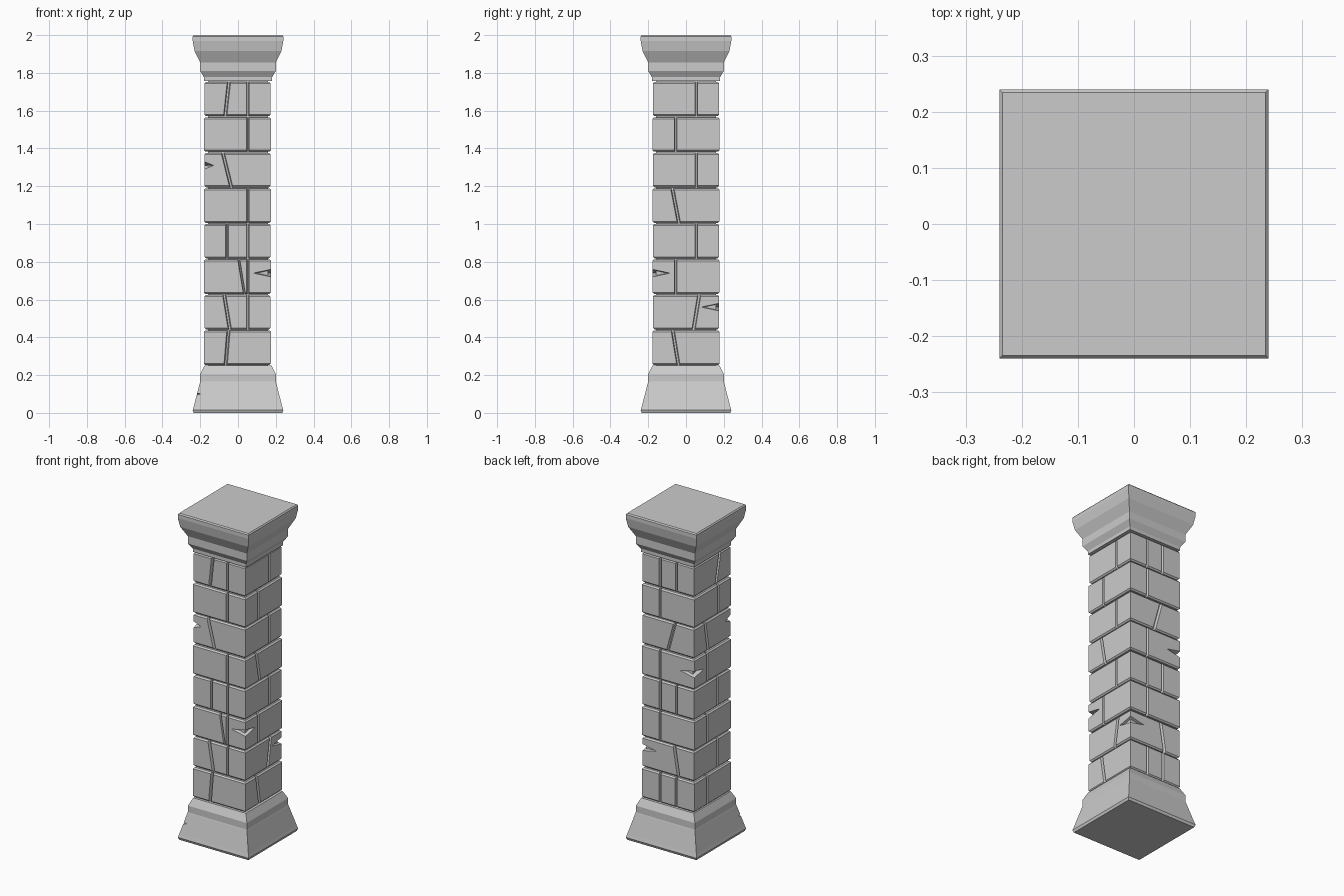
import bpy, bmesh, math
from mathutils import Matrix, Vector

if "Cube" in bpy.data.objects:
    bpy.data.objects.remove(bpy.data.objects["Cube"])

stone = bpy.data.materials.new("grey stone")
stone.diffuse_color = (0.6, 0.6, 0.6, 1)
stone.use_nodes = True
stone.node_tree.nodes["Principled BSDF"].inputs["Base Color"].default_value = stone.diffuse_color


def add_object(name, bm):
    bmesh.ops.recalc_face_normals(bm, faces=bm.faces)
    me = bpy.data.meshes.new(name)
    bm.to_mesh(me)
    bm.free()
    me.materials.append(stone)
    ob = bpy.data.objects.new(name, me)
    bpy.context.collection.objects.link(ob)
    return ob


def square_loft(name, profile):
    """Stack square rings (half width, height) into one closed solid."""
    bm = bmesh.new()
    rings = [[bm.verts.new((sx * r, sy * r, z))
              for sx, sy in ((-1, -1), (1, -1), (1, 1), (-1, 1))] for r, z in profile]
    for a, b in zip(rings, rings[1:]):
        for i in range(4):
            j = (i + 1) % 4
            bm.faces.new((a[i], a[j], b[j], b[i]))
    bm.faces.new(rings[0][::-1])
    bm.faces.new(rings[-1])
    return add_object(name, bm)


def hull(points):
    bm = bmesh.new()
    for p in points:
        bm.verts.new(p)
    bmesh.ops.convex_hull(bm, input=bm.verts)
    ob = add_object("cutter", bm)
    ob.hide_render = True
    return ob


def joint_cutter(side, z_mid, u_mid, lean, w, half):
    """Groove, wider at the surface, leaning sideways on one of the four sides."""
    rot = Matrix.Rotation(side * math.pi / 2, 3, 'Z')
    pts = []
    for e in (-1, 1):
        u = u_mid + e * lean * 0.6
        for d, k in ((half + 0.01, 0.9), (half - 0.02, 0.3)):
            pts += [rot @ Vector((u + s * w * k, -d, z_mid + e * 0.11)) for s in (-1, 1)]
    return hull(pts)


def chip_cutter(sx, sy, z, half, reach, height):
    """Flat wedge chip centred on a vertical corner."""
    centre = Vector((sx * half, sy * half, z))
    size = Matrix.Diagonal((reach, reach, height))
    return hull([centre + s * size.col[a] for a in range(3) for s in (-1, 1)])


def carve(ob, cutters):
    for c in cutters:
        m = ob.modifiers.new("carve", 'BOOLEAN')
        m.operation = 'DIFFERENCE'
        m.solver = 'EXACT'
        m.object = c
    bpy.context.view_layer.update()
    dg = bpy.context.evaluated_depsgraph_get()
    me = bpy.data.meshes.new_from_object(ob.evaluated_get(dg))
    ob.modifiers.clear()
    ob.data = me
    for c in cutters:
        bpy.data.objects.remove(c)


# Plinth and capital mouldings
base = square_loft("base", [(0.234, 0), (0.24, 0.015), (0.234, 0.035), (0.203, 0.155),
                            (0.2, 0.165), (0.2, 0.205), (0.178, 0.25)])
carve(base, [chip_cutter(-1, -1, 0.1, 0.224, 0.035, 0.01)])
square_loft("capital", [(0.18, 1.757), (0.18, 1.777), (0.2, 1.81), (0.2, 1.855),
                        (0.23, 1.915), (0.24, 1.97), (0.24, 1.993), (0.234, 2)])

# Recessed mortar core
square_loft("core", [(0.158, 0.24), (0.158, 1.765)])

# Brick bond on front, right, back, left, bottom course first:
# joint to the left (L), right (R), both (B) or middle (M) of the face
bond = ("LBRBRLRB", "LRLRLRLR", "BRLBLMLB", "LRLRLLRR")
offsets = {"L": (-0.055,), "R": (0.055,), "B": (-0.055, 0.055), "M": (0.02,)}
# Cracked joints that lean: (side, course) -> sideways shift over the course height
leans = {(0, 0): .015, (0, 1): -.03, (0, 5): -.045, (0, 7): .02,
         (1, 0): -.03, (1, 1): .03, (1, 4): -.035,
         (2, 1): -.03, (2, 5): .05, (3, 5): -.03, (3, 7): .04}
# Chipped corners: course -> x sign, y sign, height
chips = {1: (1, 1, .56), 2: (1, -1, .74), 4: (-1, 1, 1.1), 5: (-1, -1, 1.31)}

# Eight carved stone courses with chamfered edges
for i in range(8):
    z0 = 0.254 + i * 0.1881
    z1 = z0 + 0.182
    mid = (z0 + z1) / 2
    half = 0.178 if i % 2 == 0 else 0.175
    c = 0.008
    course = square_loft(f"stone_course_{i + 1}", [(half - c, z0), (half, z0 + c),
                                                   (half, z1 - c), (half - c, z1)])
    cutters = []
    for side in range(4):
        for n, u in enumerate(offsets[bond[side][i]]):
            lean = leans.get((side, i), 0) if n == 0 else 0
            cutters.append(joint_cutter(side, mid, u, lean, 0.013 if lean else 0.01, half))
    if i == 2:  # extra crack on the front
        cutters.append(joint_cutter(0, mid, 0.022, -0.03, 0.008, half))
    if i in chips:
        cutters.append(chip_cutter(*chips[i], half, 0.05 if i == 5 else 0.095, 0.02))
    carve(course, cutters)
    course.location.x = -0.003
